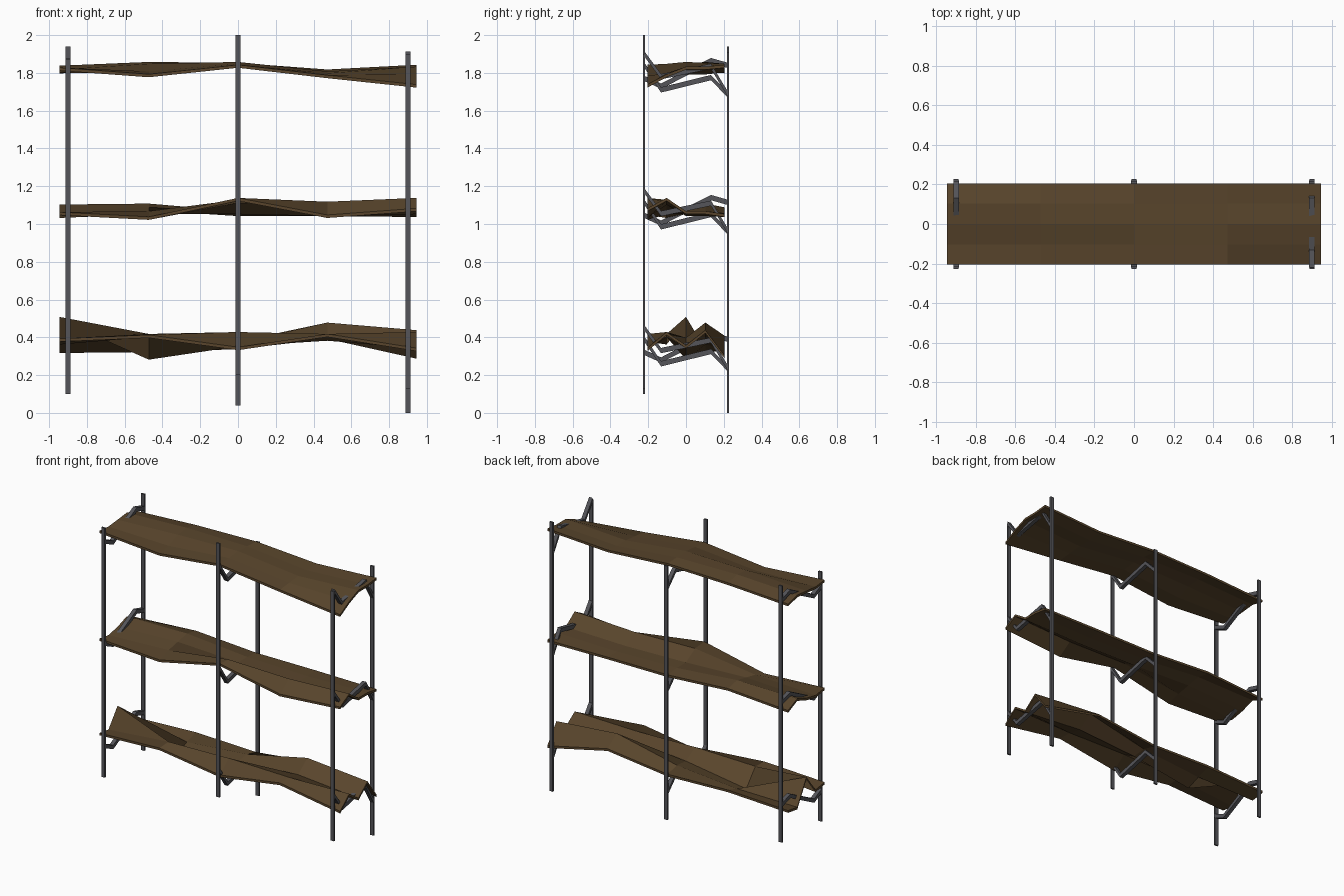
import bpy, bmesh

if "Cube" in bpy.data.objects:
    bpy.data.objects.remove(bpy.data.objects["Cube"])


def material(name, color):
    m = bpy.data.materials.new(name)
    m.diffuse_color = (*color, 1)
    m.use_nodes = True
    m.node_tree.nodes["Principled BSDF"].inputs["Base Color"].default_value = m.diffuse_color
    return m


WOOD = material("dark_wood", (0.1, 0.06, 0.025))
METAL = material("dark_metal", (0.09, 0.09, 0.1))


def finish(name, bm, mat):
    bmesh.ops.recalc_face_normals(bm, faces=bm.faces[:])
    me = bpy.data.meshes.new(name)
    bm.to_mesh(me)
    bm.free()
    me.materials.append(mat)
    ob = bpy.data.objects.new(name, me)
    bpy.context.collection.objects.link(ob)
    return ob


def warped_board(name, rows, thick=0.016):
    """Five by five plank: rows of heights run front to back, each left to right."""
    bm = bmesh.new()
    xs = [-0.945, -0.4725, 0, 0.4725, 0.945]
    ys = [-0.205, -0.1025, 0, 0.1025, 0.205]
    layers = [[[bm.verts.new((x, y, z + d)) for x, z in zip(xs, row)]
               for y, row in zip(ys, rows)] for d in (thick / 2, -thick / 2)]
    for g in layers:
        for j in range(4):
            for i in range(4):
                bm.faces.new((g[j][i], g[j][i+1], g[j+1][i+1], g[j+1][i]))
    # rim joining the two layers
    rim = ([(0, i) for i in range(4)] + [(j, 4) for j in range(4)]
           + [(4, i) for i in range(4, 0, -1)] + [(j, 0) for j in range(4, 0, -1)])
    t, b = layers
    for (j, i), (l, k) in zip(rim, rim[1:] + rim[:1]):
        bm.faces.new((t[j][i], t[l][k], b[l][k], b[j][i]))
    finish(name, bm, WOOD)


def bent_bracket(name, x, base, offsets, w=0.028, h=0.028):
    """Flat bar running front to back with two bends."""
    bm = bmesh.new()
    rings = []
    for y, dz in zip((-0.22, -0.132, 0.132, 0.22), offsets):
        rings.append([bm.verts.new((x + sx * w / 2, y, base + dz + sz * h / 2))
                      for sx, sz in ((-1, -1), (1, -1), (1, 1), (-1, 1))])
    for r, s in zip(rings, rings[1:]):
        for k in range(4):
            bm.faces.new((r[k], r[(k+1) % 4], s[(k+1) % 4], s[k]))
    bm.faces.new(rings[0])
    bm.faces.new(rings[-1])
    finish(name, bm, METAL)


def post(name, x, y, z0, z1):
    bm = bmesh.new()
    bmesh.ops.create_cube(bm, size=1)
    bmesh.ops.scale(bm, vec=(0.027, 0.012, z1 - z0), verts=bm.verts[:])
    bmesh.ops.translate(bm, vec=(x, y, (z0 + z1) / 2), verts=bm.verts[:])
    finish(name, bm, METAL)


# Warped shelf boards
warped_board("lower_shelf", [
    (0.385, 0.405, 0.34, 0.41, 0.335),
    (0.37, 0.41, 0.42, 0.41, 0.42),
    (0.50, 0.29, 0.36, 0.39, 0.35),
    (0.325, 0.33, 0.37, 0.47, 0.43),
    (0.34, 0.36, 0.345, 0.40, 0.295)])
warped_board("middle_shelf", [
    (1.055, 1.03, 1.13, 1.04, 1.075),
    (1.04, 1.06, 1.12, 1.11, 1.13),
    (1.06, 1.08, 1.06, 1.05, 1.06),
    (1.095, 1.10, 1.06, 1.05, 1.06),
    (1.05, 1.08, 1.05, 1.05, 1.045)])
warped_board("upper_shelf", [
    (1.82, 1.785, 1.835, 1.78, 1.73),
    (1.81, 1.80, 1.84, 1.79, 1.785),
    (1.82, 1.84, 1.85, 1.80, 1.825),
    (1.83, 1.85, 1.845, 1.80, 1.825),
    (1.805, 1.83, 1.84, 1.81, 1.835)])

# Uneven upright posts: x, front span, back span
for side, x, front, back in (("left", -0.9, (0.10, 1.87), (0.12, 1.94)),
                             ("middle", 0, (0.20, 2.0), (0.04, 1.84)),
                             ("right", 0.9, (0.13, 1.90), (0.0, 1.91))):
    post("front_post_" + side, x, -0.222, *front)
    post("back_post_" + side, x, 0.222, *back)

# Bent support brackets under each shelf
for level, base in (("lower", 0.36), ("middle", 1.085), ("upper", 1.81)):
    for side, x, off in (("left", -0.9, (-0.04, -0.08, 0.055, 0.03)),
                         ("middle", 0, (0.03, -0.10, -0.035, -0.125)),
                         ("right", 0.9, (0.09, -0.03, 0.025, -0.12))):
        bent_bracket(f"{level}_bracket_{side}", x, base, off)
